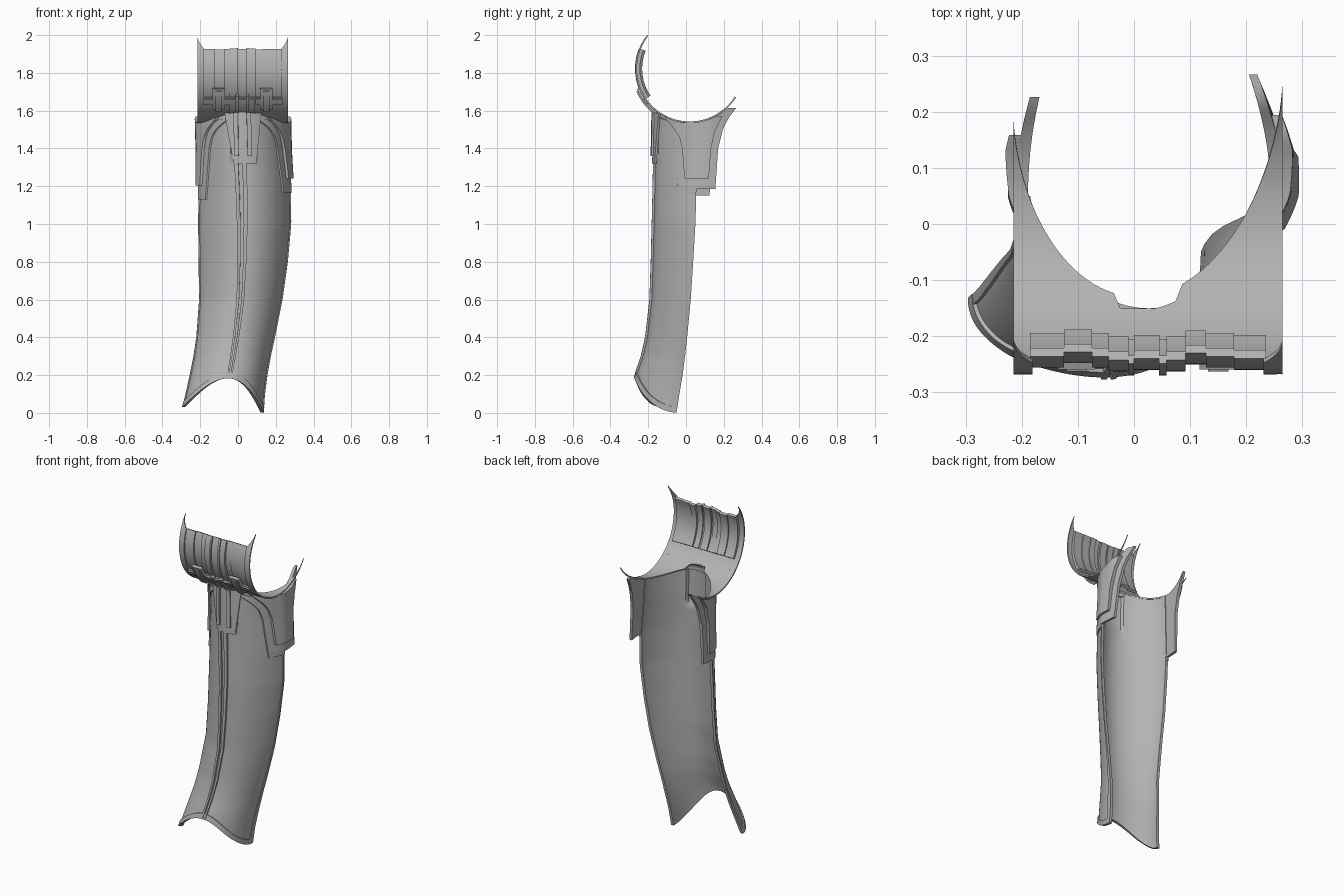
import bpy, bmesh
from math import sin, cos, acos, pi, sqrt

cube = bpy.data.objects.get("Cube")
if cube:
    bpy.data.objects.remove(cube, do_unlink=True)

grey = bpy.data.materials.new("plain grey")
grey.use_nodes = True
grey.diffuse_color = (0.45, 0.45, 0.45, 1)
grey.node_tree.nodes["Principled BSDF"].inputs["Base Color"].default_value = (0.45, 0.45, 0.45, 1)


def lerp(a, b, k):
    return a + (b - a) * k


def table(rows, z):
    """Linear lookup of the values in rows, keyed by their first entry."""
    if z <= rows[0][0]:
        return rows[0][1:]
    for a, b in zip(rows, rows[1:]):
        if z <= b[0]:
            k = (z - a[0]) / (b[0] - a[0])
            return [lerp(p, q, k) for p, q in zip(a[1:], b[1:])]
    return rows[-1][1:]


def slab(name, f, nu, nv, low, high):
    """Closed curved plate: f(u, v, offset) swept between two offsets."""
    bm = bmesh.new()
    grids = [[[bm.verts.new(f(i / nu, j / nv, o)) for j in range(nv + 1)]
              for i in range(nu + 1)] for o in (low, high)]
    for g in grids:
        for i in range(nu):
            for j in range(nv):
                bm.faces.new((g[i][j], g[i + 1][j], g[i + 1][j + 1], g[i][j + 1]))
    a, b = grids
    for i in range(nu):
        for j in (0, nv):
            bm.faces.new((a[i][j], a[i + 1][j], b[i + 1][j], b[i][j]))
    for j in range(nv):
        for i in (0, nu):
            bm.faces.new((a[i][j], a[i][j + 1], b[i][j + 1], b[i][j]))
    bmesh.ops.recalc_face_normals(bm, faces=bm.faces)
    mesh = bpy.data.meshes.new(name)
    bm.to_mesh(mesh)
    bm.free()
    mesh.materials.append(grey)
    ob = bpy.data.objects.new(name, mesh)
    bpy.context.collection.objects.link(ob)
    bpy.ops.object.select_all(action='DESELECT')
    ob.select_set(True)
    bpy.context.view_layer.objects.active = ob
    bpy.ops.object.shade_smooth_by_angle(angle=0.6)


# Shin cross-sections: height, left x, right x, left back y, right back y, front y, keel
# (keel 1 is an ellipse, higher is more pointed at the front)
SHIN = [(0.0, -.297, .13, -.14, -.05, -.30, 1), (.1, -.272, .137, -.115, -.035, -.288, 1),
        (.2, -.25, .15, -.087, -.018, -.262, 1.05), (.3, -.23, .168, -.062, -.005, -.228, 1.15),
        (.4, -.215, .19, -.046, .006, -.205, 1.25), (.6, -.2, .23, -.002, .025, -.182, 1.42),
        (.8, -.203, .258, .022, .038, -.175, 1.5), (1.0, -.205, .276, .037, .05, -.17, 1.5),
        (1.2, -.203, .275, .05, .055, -.165, 1.5), (1.4, -.198, .258, .05, .055, -.162, 1.5),
        (1.6, -.195, .247, .05, .055, -.158, 1.45)]
AXIS_Y, AXIS_Z, RAD = .02, 1.822, .288


def shin(t, z, o=0):
    """Point on the shin surface, t = -1 (left rear edge) .. 1 (right rear edge)."""
    xl, xr, yl, yr, yf, keel = table(SHIN, z)
    a = t * pi / 2
    yb = lerp(yl, yr, (sin(a) + 1) / 2)
    return ((xl + xr) / 2 + ((xr - xl) / 2 + o) * sin(a),
            yb - (yb - yf + o) * max(cos(a), 0) ** keel, z)


def saddle_z(y):
    return AXIS_Z - sqrt(max(RAD ** 2 - (y - AXIS_Y) ** 2, 0))


def bottom(t):
    s = sin(t * pi / 2)
    return .183 - lerp(.152, .181, (s + 1) / 2) * s * s


def top(t):
    return saddle_z(shin(t, 1.56)[1])


def strip(name, t0, t1, z0, z1, low, high, nu=4, nv=40):
    """Raised strip on the shin; edges are given as functions."""
    def f(u, v, o):
        t = lerp(t0(v), t1(v), u)
        return shin(t, lerp(z0(t), z1(t), v), o)
    slab(name, f, nu, nv, low, high)


def const(c):
    return lambda _: c


def shell_point(u, v, o):
    """Shin shell, pushed forward into a hollow behind the centre block."""
    t = lerp(-1, 1, u)
    z = lerp(bottom(t), top(t), v)
    return shin(t, z, o + (.013 if abs(t) < .19 and z > 1.34 else 0))


# Shin shell and its raised border
slab("shin_shell", shell_point, 60, 60, -.011, 0)
strip("ankle_rim", const(-1), const(1), bottom, lambda t: bottom(t) + .03, -.011, .007, 48, 2)
for side, word in ((-1, "right"), (1, "left")):
    strip(word + "_rear_rim", const(side), const(side * .93), bottom, const(1.19), -.011, .006, 2)
strip("shin_top_rim", const(-.6), const(.6),
      lambda t: 1.56 - .03 * abs(t / .6) ** 3, lambda t: top(t) - .012, -.008, .01, 32, 4)

# Front seam: low strip and two ribs
base = lambda t: bottom(t) + .005
strip("front_seam", lambda v: lerp(.0, -.14, v), lambda v: lerp(.05, .03, v),
      base, const(1.34), -.004, .003)
strip("front_rib_right", lambda v: lerp(-.02, -.14, v), lambda v: lerp(.01, -.085, v),
      base, const(1.34), -.004, .012, 2)
strip("front_rib_left", lambda v: lerp(.03, -.03, v), lambda v: lerp(.06, .03, v),
      base, const(1.34), -.004, .012, 2)

# Central block tapering down from the knee
strip("centre_block", lambda v: lerp(-.14, -.27, v), lambda v: lerp(.17, .27, v),
      const(1.32), const(1.588), .004, .016, 8, 8)
for t in (-.1, .08):
    strip("centre_block_rib", const(t - .03), const(t + .03), const(1.36), const(1.59), .01, .026, 2, 6)

# Side plates: front and rear outlines by height
FRONT = [(1.15, -.04), (1.4, -.058), (1.46, -.073), (1.5, -.098), (1.535, -.128), (1.56, -.148)]
REAR = {1: [(1.18, .155), (1.4, .17), (1.5, .195), (1.56, .225), (1.62, .27)],
        -1: [(1.15, .125), (1.4, .135), (1.5, .16), (1.56, .19), (1.62, .23)]}


def side_point(side, y, z, o):
    """Point beside the knee; outward offsets flare towards the top and rear."""
    xl, xr, yl, yr, yf, keel = table(SHIN, z)
    yb = yr if side > 0 else yl
    if y < yb:
        c = min(1, (yb - y) / (yb - yf)) ** (1 / keel)
    else:
        c = (y - yb) / (.39 if side > 0 else .43)
    flare = 1 + max(z - 1.15, 0) * 15 * max(0, .13 - abs(y - .13))
    half = (xr - xl) / 2 * sqrt(1 - c * c)
    return ((xl + xr) / 2 + side * (half + (o * flare if o > 0 else o)), y, z)


def side_plate(name, side, z0, m, low, high, cap):
    def f(u, v, o):
        z = lerp(z0, cap, v)
        y0, y1 = table(FRONT, z)[0] + m, table(REAR[side], z)[0] - m
        y = lerp(y0, y1, u)
        return side_point(side, y, min(z, saddle_z(y) + .002), o)
    slab(name, f, 20, 32, low, high)


for side, word, z0 in ((-1, "right", 1.15), (1, "left", 1.185)):
    side_plate(word + "_side_plate", side, z0, 0, -.007, .008, 1.615)
    side_plate(word + "_side_panel", side, z0 + .055, .038, .005, .021, 1.57)
    # Foot of the side plate
    slab(word + "_side_foot",
         lambda u, v, o: side_point(side, lerp(-.04, .05, u), lerp(z0 - .02, z0 + .02, v), o),
         6, 2, -.01, .008)


# Knee saddle and band around a horizontal axis
def knee(x, phi, r):
    return (x, AXIS_Y - r * cos(phi), AXIS_Z + r * sin(phi))


def inner_phi(x):
    s = max(-1, min(1, (x - .025) / .24))
    y = lerp(.2, .265, (s + 1) / 2) - .365 * (1 - s * s) ** .57
    if -.035 < x < .085:
        y -= .025
    return -acos((AXIS_Y - y) / RAD)


def saddle(name, a0, a1, phi_top, n):
    def f(u, v, o):
        x = .025 + .24 * sin(lerp(a0, a1, u))
        return knee(x, lerp(phi_top(u), inner_phi(x), v), RAD + o)
    slab(name, f, n, 28, -.008, 0)


A = 1.03
saddle("saddle_middle", -A, A, const(-.56), 40)
saddle("saddle_right_end", -pi / 2, -A, lambda u: lerp(.67, .38, u), 10)
saddle("saddle_left_end", A, pi / 2, lambda u: lerp(.38, .67, u), 10)


def knee_plate(name, x0, x1, p0, p1, low, high, n=16):
    slab(name, lambda u, v, r: knee(lerp(x0, x1, u), lerp(p0, p1, v), r), 1, n, low, high)


# Band slats of varying depth
SLATS = [(-.185, -.125, .276), (-.125, -.075, .268), (-.075, -.045, .276), (-.045, -.01, .283),
         (-.01, 0, .29), (0, .045, .28), (.045, .058, .29), (.058, .092, .283),
         (.092, .128, .27), (.128, .178, .276), (.178, .235, .28)]
for x0, x1, r in SLATS:
    knee_plate("band_slat", x0, x1, -.6, .385, r - .016, r)

# Lower lip, clips and the bridge to the centre block
for x0, x1 in ((-.185, -.045), (.092, .235)):
    knee_plate("band_lip", x0, x1, -.7, -.58, .282, .296, 4)
for x in (-.102, .15):
    knee_plate("band_clip", x - .033, x + .033, -.8, -.37, .282, .3, 8)
    knee_plate("band_clip_core", x - .018, x + .018, -.84, -.4, .282, .307, 8)
knee_plate("bridge", -.045, .09, -.92, -.58, .282, .298, 8)
for x in (-.005, .05):
    knee_plate("bridge_rib", x - .008, x + .008, -.92, -.5, .282, .306, 8)
